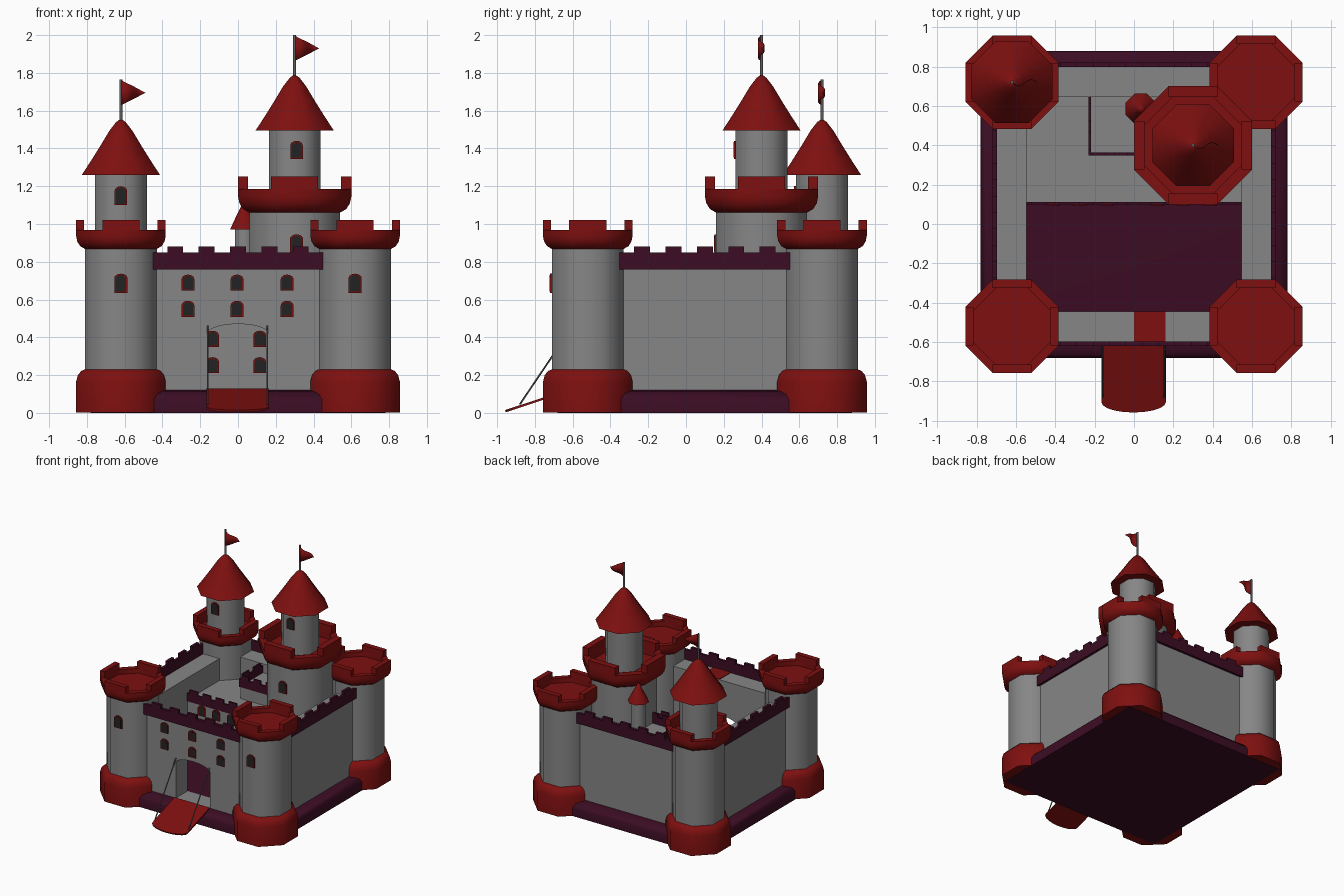
import bpy, bmesh, math
from mathutils import Vector

if "Cube" in bpy.data.objects:
    bpy.data.objects.remove(bpy.data.objects["Cube"])


def material(name, c):
    m = bpy.data.materials.new(name)
    m.diffuse_color = (*c, 1)
    m.use_nodes = True
    m.node_tree.nodes["Principled BSDF"].inputs["Base Color"].default_value = m.diffuse_color
    return m


STONE = material("grey stone", (0.24, 0.24, 0.24))
RED = material("red", (0.21, 0.005, 0.005))
PURPLE = material("dark purple", (0.045, 0.004, 0.017))
DARK = material("window dark", (0.016, 0.016, 0.016))
IRON = material("iron grey", (0.11, 0.11, 0.11))
CY = 0.10  # y of the castle's middle


def finish(name, bm, mat, smooth=False):
    bmesh.ops.remove_doubles(bm, verts=bm.verts, dist=1e-5)
    bmesh.ops.recalc_face_normals(bm, faces=bm.faces)
    me = bpy.data.meshes.new(name)
    bm.to_mesh(me)
    bm.free()
    me.materials.append(mat)
    if smooth:
        me.shade_smooth()
        me.set_sharp_from_angle(angle=math.radians(50))
    ob = bpy.data.objects.new(name, me)
    bpy.context.collection.objects.link(ob)
    return ob


def lathe(name, x, y, profile, mat, n=8, closed=False, smooth=True):
    """Turn a profile of (apothem, z) into an n-sided solid with flat sides on the axes."""
    bm = bmesh.new()
    k = 1 / math.cos(math.pi / n)
    rings = []
    for a, z in profile:
        angs = [(i + 0.5) * 2 * math.pi / n for i in range(n)]
        rings.append([bm.verts.new((x + a * k * math.cos(t), y + a * k * math.sin(t), z)) for t in angs])
    pairs = list(zip(rings, rings[1:])) + ([(rings[-1], rings[0])] if closed else [])
    for r, s in pairs:
        for i in range(n):
            j = (i + 1) % n
            bm.faces.new((r[i], r[j], s[j], s[i]))
    return finish(name, bm, mat, smooth)


def box(name, lo, hi, mat):
    bm = bmesh.new()
    bmesh.ops.create_cube(bm, size=1)
    for v in bm.verts:
        v.co = [(l + h) / 2 + c * (h - l) for l, h, c in zip(lo, hi, v.co)]
    return finish(name, bm, mat)


def arch(name, loc, w, h, rise, depth, mat):
    """Upright plate with an arched top, its back at loc, growing toward -y."""
    pts = [(-w / 2, 0), (w / 2, 0)]
    pts += [(w / 2 * math.cos(i * math.pi / 10), h - rise + rise * math.sin(i * math.pi / 10)) for i in range(11)]
    bm = bmesh.new()
    f = bm.faces.new([bm.verts.new((x, 0, z)) for x, z in pts])
    g = bmesh.ops.extrude_face_region(bm, geom=[f])
    for v in g["geom"]:
        if isinstance(v, bmesh.types.BMVert):
            v.co.y -= depth
    ob = finish(name, bm, mat)
    ob.location = loc
    return ob


def window(x, y, z, w=0.068, h=0.085):
    arch("window_frame", (x, y + 0.005, z), w, h, 0.025, 0.015, RED)
    arch("window_pane", (x, y, z + 0.007), w - 0.014, h - 0.014, 0.022, 0.0115, DARK)


def rim(x, y, b, a, z):
    """Flared battlement with a sunken floor and four merlons."""
    s, d = a / 0.237, a - b
    prof = [(b, z), (b + .55 * d, z + .015 * s), (b + .88 * d, z + .04 * s), (a, z + .068 * s),
            (a, z + .10 * s), (a * .82, z + .10 * s), (a * .82, z + .06 * s), (0, z + .06 * s)]
    lathe("tower_battlement", x, y, prof, RED)
    hw = a * math.tan(math.pi / 8)
    z0, z1 = z + .09 * s, z + .152 * s
    for q in (-1, 1):
        e = sorted((q * a, q * a * .82))
        box("tower_merlon", (x + e[0], y - hw, z0), (x + e[1], y + hw, z1), RED)
        box("tower_merlon", (x - hw, y + e[0], z0), (x + hw, y + e[1], z1), RED)


def spire(x, y, z0, z1):
    """Upper turret with bell-shaped roof, pole and waving flag."""
    lathe("upper_turret", x, y, [(.137, z0), (.137, z1 + .01)], STONE)
    roof = [(0, 0), (.207, 0), (.155, .08), (.105, .16), (.06, .235), (.025, .28), (0, .297)]
    lathe("turret_roof", x, y, [(r, z1 + h) for r, h in roof], RED)
    lathe("flag_pole", x, y, [(0, z1 + .27), (.008, z1 + .27), (.008, z1 + .505), (0, z1 + .505)], IRON)
    bm = bmesh.new()
    prev = None
    for i in range(9):
        t = i / 8
        yy = y - .016 * math.sin(2 * math.pi * t)
        c = [bm.verts.new((x + .13 * t, yy, z1 + .435 + q * .067 * (1.001 - t))) for q in (-1, 1)]
        if prev:
            bm.faces.new((prev[0], c[0], c[1], prev[1]))
        prev = c
    ob = finish("flag", bm, RED, True)
    ob.modifiers.new("thick", "SOLIDIFY").thickness = 0.004


# Foundation slab and courtyard floor
lathe("foundation", 0, CY, [(0, 0), (.78, 0), (.78, .07), (.765, .098), (.735, .115), (.70, .12), (0, .12)],
      PURPLE, n=4)

# Curtain walls with gate cut through the front
walls = lathe("curtain_walls", 0, CY, [(.70, .11), (.70, .765), (.545, .765), (.545, .11)], STONE, 4, True, False)
cutter = arch("gate_cutter", (0, -.40, .121), .32, .35, .05, .30, STONE)
cutter.hide_render = True
cutter.hide_viewport = True
cut = walls.modifiers.new("gate", "BOOLEAN")
cut.operation = 'DIFFERENCE'
cut.solver = 'EXACT'
cut.object = cutter

# Wall parapets and merlons
lathe("wall_parapet", 0, CY, [(.72, .76), (.72, .848), (.697, .848), (.697, .76)], PURPLE, 4, True, False)
for k in range(-2, 3):
    u = k * .166
    for q in (-1, 1):
        e = sorted((q * .72, q * .697))
        box("wall_merlon", (u - .042, CY + e[0], .84), (u + .042, CY + e[1], .88), PURPLE)
        box("wall_merlon", (e[0], CY + u - .042, .84), (e[1], CY + u + .042, .88), PURPLE)
box("walkway_hatch", (0, -.597, .762), (.16, -.445, .77), RED)

# Front wall windows
for x in (-.265, -.005, .26):
    for z in (.508, .647):
        window(x, -.60, z)

# Corner towers
for x in (-.62, .62):
    for y in (CY - .62, CY + .62):
        lathe("tower_body", x, y, [(.19, .1), (.19, .89)], STONE)
        lathe("tower_foot", x, y, [(0, .002), (.237, .002), (.237, .165), (.228, .2), (.21, .222), (.19, .23)], RED)
        rim(x, y, .19, .237, .868)
    window(x, CY - .62 - .19, .635, .07, .102)
spire(-.62, .72, .90, 1.26)
window(-.62, .72 - .137, 1.10, .066, .10)

# Inner building with thin parapets
box("inner_hall", (-.546, .105, .11), (.546, .65, .58), STONE)
box("upper_hall", (-.225, .355, .57), (.30, .65, .69), STONE)


def thin_parapet(axis, fixed, a, b, z):
    spans = [(a, b, z, z + .07)]
    n = max(1, round((b - a) / .125))
    step = (b - a) / n
    spans += [(a + (i + .2) * step, a + (i + .8) * step, z + .06, z + .10) for i in range(n)]
    for p, q, lo, hi in spans:
        if axis == 'x':
            box("hall_parapet", (p, fixed, lo), (q, fixed + .014, hi), PURPLE)
        else:
            box("hall_parapet", (fixed, p, lo), (fixed + .014, q, hi), PURPLE)


thin_parapet('x', .098, -.546, .546, .57)
thin_parapet('x', .348, -.232, .10, .68)
thin_parapet('y', -.232, .348, .645, .68)
for x in (-.41, -.275, -.135, .115, .25, .385):
    for z in (.21, .35, .48):
        window(x, .105, z)

# Main keep tower
lathe("keep_body", .30, .40, [(.24, .12), (.24, 1.08)], STONE)
rim(.30, .40, .24, .30, 1.06)
spire(.30, .40, 1.10, 1.495)
window(.31, .16, .845, .07, .10)
window(.31, .40 - .137, 1.345, .066, .095)

# Small stair turret behind the keep
lathe("stair_turret", .035, .585, [(.052, .57), (.052, .98)], STONE)
lathe("stair_roof", .035, .585, [(0, .97), (.077, .97), (.05, 1.03), (.02, 1.09), (0, 1.13)], RED)

# Drawbridge with chains
bridge = arch("drawbridge", (-.002, -.61, .13), .328, .366, .055, .012, RED)
bridge.rotation_euler.x = math.atan2(.347, -.115)
for x in (-.16, .155):
    a, b = Vector((x, -.60, .46)), Vector((x, -.88, .045))
    chain = lathe("drawbridge_chain", 0, 0, [(0, 0), (.004, 0), (.004, (b - a).length), (0, (b - a).length)], IRON, 6)
    chain.location = a
    chain.rotation_euler = (b - a).to_track_quat('Z', 'Y').to_euler()
